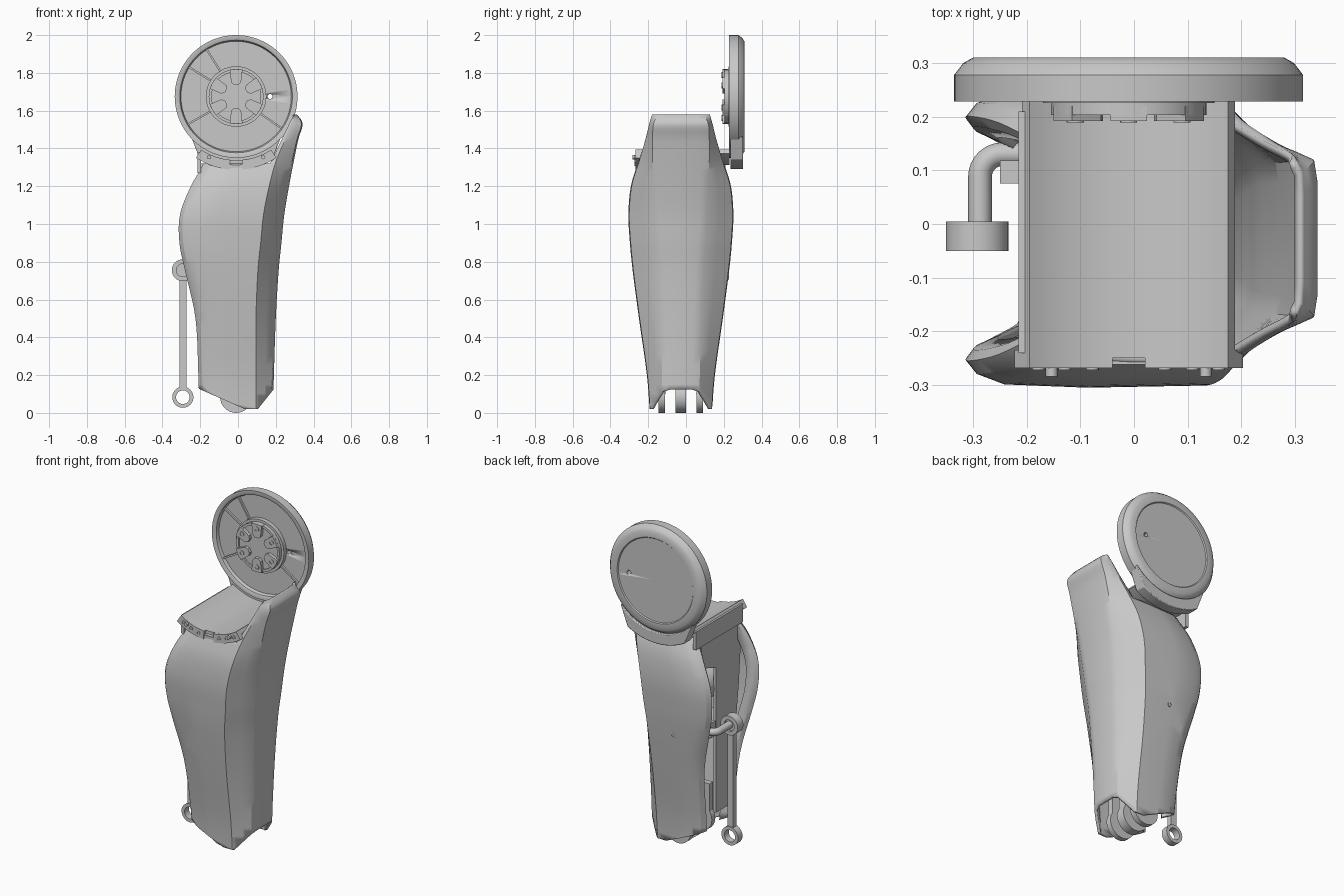
import bpy, bmesh, math
from mathutils import Vector

cube = bpy.data.objects.get("Cube")
if cube:
    bpy.data.objects.remove(cube, do_unlink=True)

grey = bpy.data.materials.new("plain_grey")
grey.use_nodes = True
grey.diffuse_color = (0.58, 0.58, 0.58, 1)
for node in grey.node_tree.nodes:
    if node.type == 'BSDF_PRINCIPLED':
        node.inputs["Base Color"].default_value = grey.diffuse_color

CX, CZ = -0.01, 1.675      # disc axis
YC = -0.027                # shell centre plane


def activate(ob):
    bpy.ops.object.select_all(action='DESELECT')
    ob.select_set(True)
    bpy.context.view_layer.objects.active = ob


def finish(name, bm, recalc=True):
    if recalc:
        bmesh.ops.recalc_face_normals(bm, faces=bm.faces)
    me = bpy.data.meshes.new(name)
    bm.to_mesh(me)
    bm.free()
    me.materials.append(grey)
    ob = bpy.data.objects.new(name, me)
    bpy.context.collection.objects.link(ob)
    activate(ob)
    bpy.ops.object.shade_smooth_by_angle(angle=math.radians(30))
    return ob


def extrude(name, pts, vec):
    bm = bmesh.new()
    face = bm.faces.new([bm.verts.new(p) for p in pts])
    ext = bmesh.ops.extrude_face_region(bm, geom=[face], use_keep_orig=True)
    verts = [g for g in ext["geom"] if isinstance(g, bmesh.types.BMVert)]
    bmesh.ops.translate(bm, verts=verts, vec=vec)
    return finish(name, bm)


def prism(name, xz, y0, y1):
    return extrude(name, [(x, y0, z) for x, z in xz], (0, y1 - y0, 0))


def box(name, x0, x1, y0, y1, z0, z1):
    return prism(name, [(x0, z0), (x1, z0), (x1, z1), (x0, z1)], y0, y1)


def revolve(name, profile, cx, cz, seg=64, closed=False):
    """Turn a (y, radius) profile around an axis along y."""
    bm = bmesh.new()
    rings = [[bm.verts.new((cx + r * math.cos(2 * math.pi * k / seg), y,
                            cz + r * math.sin(2 * math.pi * k / seg)))
              for k in range(seg)] for y, r in profile]
    pairs = list(zip(rings, rings[1:]))
    if closed:
        pairs.append((rings[-1], rings[0]))
    for a, b in pairs:
        for k in range(seg):
            n = (k + 1) % seg
            bm.faces.new((a[k], a[n], b[n], b[k]))
    bmesh.ops.remove_doubles(bm, verts=bm.verts, dist=1e-5)
    return finish(name, bm)


def tube(name, cx, cz, ro, ri, y0, y1, seg=32):
    return revolve(name, [(y0, ro), (y1, ro), (y1, ri), (y0, ri)], cx, cz, seg, True)


def drum(name, cx, cz, r, y0, y1, seg=32):
    return revolve(name, [(y0, 0), (y0, r), (y1, r), (y1, 0)], cx, cz, seg)


def arc(r, a0, a1, n=16):
    """Points around the disc axis, angle measured from straight down."""
    angles = [a0 + (a1 - a0) * k / n for k in range(n + 1)]
    return [(CX + r * math.sin(a), CZ - r * math.cos(a)) for a in angles]


def radial(deg, pts):
    """(radius, sideways) points turned to an angle about the disc axis."""
    c, s = math.cos(math.radians(deg)), math.sin(math.radians(deg))
    return [(CX + r * c - t * s, CZ + r * s + t * c) for r, t in pts]


# Hollow leg shell: rows of z, open edge x, crease x, outer x, half width, panel half width
rows = [
    (0.00, -.205, .095, .185, .165, .10), (0.20, -.21, .095, .19, .18, .10),
    (0.50, -.225, .095, .20, .222, .11), (0.75, -.28, .105, .215, .255, .12),
    (0.90, -.31, .12, .23, .27, .13), (1.05, -.307, .135, .245, .278, .14),
    (1.20, -.25, .165, .27, .265, .145), (1.33, -.18, .20, .295, .225, .15),
    (1.45, -.18, .25, .32, .19, .15), (1.53, -.18, .28, .342, .17, .145),
    (1.58, -.18, .30, .312, .155, .12)]


def spline(a, b, c, d, t):
    return [0.5 * (2 * q + (r - p) * t + (2 * p - 5 * q + 4 * r - s) * t ** 2
                   + (3 * q - p - 3 * r + s) * t ** 3) for p, q, r, s in zip(a, b, c, d)]


def section(z, xl, xc, xr, hy, hp):
    dx = xr - xc
    half = [(xl + .06, hy - .09), (xl + .015, hy - .07), (xl, hy - .05),
            (xl + .02, hy - .025), (xl + .07, hy - .006), ((xl + xc) / 2, hy),
            (xc, hy * .985), (xc + .5 * dx, hp + .45 * (hy - hp)),
            (xr - .1 * dx, hp), (xr, hp - .04)]
    front = [(x, YC - h, z) for x, h in half]
    back = [(x, YC + h, z) for x, h in reversed(half)]
    return front + [(xr, YC, z)] + back


bm = bmesh.new()
padded = [rows[0]] + rows + [rows[-1]]
grid = []
for i in range(len(rows) - 1):
    for k in range(5):
        grid.append(section(*spline(*padded[i:i + 4], k / 5)))
grid.append(section(*rows[-1]))
grid = [[bm.verts.new(p) for p in row] for row in grid]
for lo, hi in zip(grid, grid[1:]):
    for j in range(len(lo) - 1):
        bm.faces.new((lo[j], lo[j + 1], hi[j + 1], hi[j]))


def slice_shell(co, no, clear=False):
    geom = bm.verts[:] + bm.edges[:] + bm.faces[:]
    bmesh.ops.bisect_plane(bm, geom=geom, plane_co=co, plane_no=no, clear_inner=clear)


for co, no in (((.037, 0, .02), (.44, 0, 1)), ((0, 0, .02), (0, 0, 1)),
               ((.105, 0, .02), (-1.25, 0, 1))):
    slice_shell(co, no, True)
seat_z, rim = 1.32, Vector((.17, 0, 1.32))
rim_no = Vector((1, 0, -.48))
slice_shell((0, 0, seat_z), (0, 0, 1))
slice_shell(rim, rim_no)
gone = [f for f in bm.faces if f.calc_center_median().z > seat_z
        and (f.calc_center_median() - rim).dot(rim_no) < 0]
bmesh.ops.delete(bm, geom=gone, context='FACES')
shell = finish("leg_shell", bm, recalc=False)
wall = shell.modifiers.new("wall", 'SOLIDIFY')
wall.thickness = 0.016
wall.offset = -1

# Curved seat under the disc, with a split front flange and pegs
A = 0.58
prism("seat", arc(.337, -A, A) + arc(.362, A, -A), -.25, .23)
for side, a0, a1 in (("right", -A, -.09), ("left", .09, A)):
    prism("seat_flange_" + side, arc(.337, a0, a1) + arc(.388, a1, a0), -.268, -.235)
    mid = arc(.362, a0 * .8 + a1 * .2, a0 * .2 + a1 * .8, 2)
    for x, z in mid:
        tube("flange_eyelet_" + side, x, z, .012, .007, -.272, -.26, 16)
for side in (-1, 1):
    x, z = arc(.352, side * .42, side * .42, 1)[0]
    drum("seat_peg", x, z, .011, -.284, -.25, 16)
prism("seat_flange_web", arc(.362, -.09, .09, 4) + arc(.388, .09, -.09, 4), -.262, -.235)
box("seat_back_rail", -.215, -.195, -.24, .21, 1.27, 1.38)

# Rear wall inside the opening
wall_yz = [(-.2, 1.32), (.15, 1.32), (.12, 1.12), (0, 1.08), (0, .2),
           (-.12, .2), (-.17, .5), (-.22, .9), (-.24, 1.15)]
extrude("inner_wall", [(-.2, y, z) for y, z in wall_yz], (.015, 0, 0))

# Drive drums inside the shell
for z, r in ((.95, .09), (.68, .07)):
    drum("inner_drum", -.1, z, r, -.18, .15)

# Hip disc with a bevelled back, plus a through hole
disc = revolve("disc", [(.25, 0), (.25, .292), (.232, .298), (.228, .305), (.228, .325),
                        (.278, .325), (.30, .308), (.31, .29), (.31, .255),
                        (.304, .25), (.304, 0)], CX, CZ, 96)
cutter = drum("hole_cutter", .17, CZ, .013, .15, .4, 16)
cutter.hide_render = True
cut = disc.modifiers.new("hole", 'BOOLEAN')
cut.operation = 'DIFFERENCE'
cut.solver = 'EXACT'
cut.object = cutter
activate(disc)
bpy.ops.object.modifier_apply(modifier=cut.name)
bpy.data.objects.remove(cutter, do_unlink=True)

# Tab joining the disc to the seat
tab = prism("disc_tab", arc(.385, -.52, .52) + arc(.318, .85, -.85, 24), .236, .302)
bevel = tab.modifiers.new("bevel", 'BEVEL')
bevel.width = 0.012
bevel.segments = 2

# Ribs on the front of the disc
for deg in (122, 148, 210, -35):
    prism("disc_rib", radial(deg, [(.155, -.005), (.296, -.005), (.296, .005), (.155, .005)]),
          .238, .255)

# Hub with six bolt pads
revolve("hub", [(.212, 0), (.212, .13), (.203, .13), (.203, .145), (.225, .145),
                (.225, .16), (.255, .16), (.255, 0)], CX, CZ)
for k in range(6):
    deg = 30 + 60 * k
    prism("hub_pad", radial(deg, [(.062, -.012), (.075, -.026), (.142, -.034), (.145, 0),
                                  (.142, .034), (.075, .026), (.062, .012)]), .192, .22)
    x, z = radial(deg, [(.115, 0)])[0]
    tube("hub_bolt", x, z, .016, .010, .189, .2, 16)

# Bent arm carrying the push rod
path = bpy.data.curves.new("rod_arm", 'CURVE')
path.dimensions = '3D'
path.bevel_depth = 0.022
path.bevel_resolution = 4
line = path.splines.new('POLY')
bend = [(-.245 - .042 * math.sin(a), .088 + .042 * math.cos(a), .755)
        for a in [math.pi / 2 * k / 8 for k in range(9)]]
pts = [(-.12, .13, .755)] + bend + [(-.287, -.03, .755)]
line.points.add(len(pts) - 1)
for p, co in zip(line.points, pts):
    p.co = (*co, 1)
path.use_fill_caps = True
path.materials.append(grey)
arm = bpy.data.objects.new("rod_arm", path)
bpy.context.collection.objects.link(arm)
box("arm_bracket", -.25, -.19, .075, .118, .71, .80)

# Push rod with an eye at each end
RX = -.292
tube("rod_top_eye", RX, .755, .058, .034, -.05, .005)
drum("rod_top_ball", RX, .755, .036, -.038, -.008)
tube("rod_bottom_eye", RX, .083, .056, .036, -.044, -.002)
box("push_rod", RX - .019, RX + .019, -.038, -.008, .133, .705)

# Knee lugs at the bottom
for y0, y1 in ((-.145, -.112), (-.055, 0), (.055, .09)):
    tube("knee_lug", CX, .085, .085, .02, y0, y1)
    box("knee_lug_stem", CX - .07, CX + .07, y0, y1, .13, .3)

# Screw boss on each side of the shell
for side in (-1, 1):
    y = YC + side * .25
    if side > 0:
        tube("shell_screw", -.07, .72, .015, .008, y - .012, y + .004, 16)
